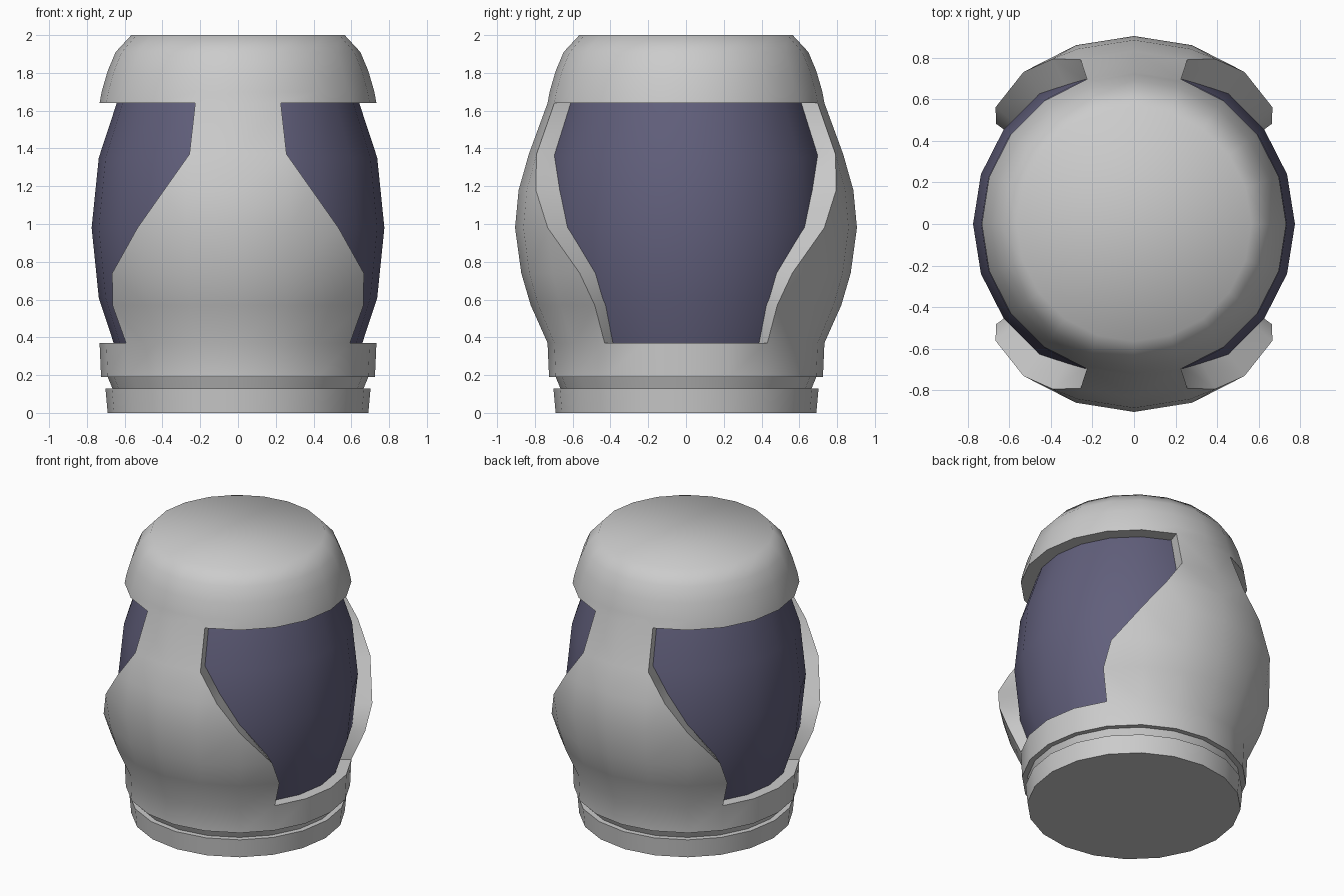
import bpy, bmesh
from math import sin, cos, radians, pi

if "Cube" in bpy.data.objects:
    bpy.data.objects.remove(bpy.data.objects["Cube"])

SIDES = 20
STEP = 360 / SIDES


def point(bm, r, deg, z):
    a = radians(deg)
    return bm.verts.new((r * sin(a), -r * cos(a), z))


def face(bm, verts):
    return bm.faces.new(verts)


def lathe(bm, profile, cap_start=False, cap_end=False, skip=None):
    """Revolve (r, z) points; skip = {segment index: columns left open}."""
    rings = [[point(bm, r, i * STEP, z) for i in range(SIDES)] for r, z in profile]
    for n, (lo, hi) in enumerate(zip(rings, rings[1:])):
        for i in range(SIDES):
            if skip and i in skip.get(n, ()):
                continue
            j = (i + 1) % SIDES
            face(bm, (lo[i], lo[j], hi[j], hi[i]))
    if cap_start:
        face(bm, rings[0][::-1])
    if cap_end:
        face(bm, rings[-1])


def finish(bm, name, angle, color=None):
    bmesh.ops.remove_doubles(bm, verts=bm.verts, dist=0.0005)
    bmesh.ops.recalc_face_normals(bm, faces=bm.faces)
    mesh = bpy.data.meshes.new(name)
    bm.to_mesh(mesh)
    bm.free()
    ob = bpy.data.objects.new(name, mesh)
    bpy.context.collection.objects.link(ob)
    if color:
        mat = bpy.data.materials.new(name)
        mat.diffuse_color = color
        mat.use_nodes = True
        mat.node_tree.nodes["Principled BSDF"].inputs["Base Color"].default_value = mat.diffuse_color
        mesh.materials.append(mat)
    bpy.ops.object.select_all(action='DESELECT')
    ob.select_set(True)
    bpy.context.view_layer.objects.active = ob
    bpy.ops.object.shade_smooth_by_angle(angle=radians(angle))
    return ob


# dark inner barrel: stretched sphere, trimmed inside the cap and ring
bm = bmesh.new()
lathe(bm, [(0.775 * cos(radians(d)), 0.98 + 1.2 * sin(radians(d)))
           for d in (-36, -18, 0, 18, 36)], True, True)
finish(bm, "inner_barrel", 40, (0.12, 0.115, 0.2, 1))

# grooved base disc
bm = bmesh.new()
lathe(bm, [(0.69, 0), (0.702, 0.13), (0.665, 0.13), (0.69, 0.19)], True, True)
finish(bm, "base", 40)

# outer casing: lower ring, domed cap and two flaring plates as one skin
bm = bmesh.new()
wide = {0, 1, 2, 7, 8, 9, 10, 11, 12, 17, 18, 19}
narrow = {0, 9, 10, 19}
lathe(bm, [(0.6, 0.19), (0.725, 0.19), (0.733, 0.37), (0.59, 0.37)], skip={2: wide})
lathe(bm, [(0.59, 1.64), (0.733, 1.64), (0.722, 1.7), (0.69, 1.81), (0.648, 1.91),
           (0.565, 2.0)], cap_end=True, skip={0: narrow})

# plate rows: z, outer radius, inner radius, half-angle of the plate
rows = [(0.37, 0.733, 0.59, 54), (0.57, 0.822, 0.70, 54), (0.74, 0.872, 0.735, 49.8),
        (0.98, 0.905, 0.76, 36), (1.18, 0.886, 0.74, 26.2), (1.37, 0.832, 0.715, 18),
        (1.64, 0.733, 0.59, 18)]
for turn in (0, 180):
    for side in (-1, 1):
        grid = []
        for z, r, inner, a in rows:
            line = [point(bm, r, turn + side * min(d, a), z) for d in (0, 18, 36, 54)]
            line.append(point(bm, inner, turn + side * a, z))
            grid.append(line)
        for lo, hi in zip(grid, grid[1:]):
            for k in range(4):
                face(bm, (lo[k], lo[k + 1], hi[k + 1], hi[k]))
bmesh.ops.remove_doubles(bm, verts=bm.verts, dist=0.0005)
bmesh.ops.dissolve_degenerate(bm, dist=0.0005, edges=bm.edges)
finish(bm, "outer_casing", 60)
